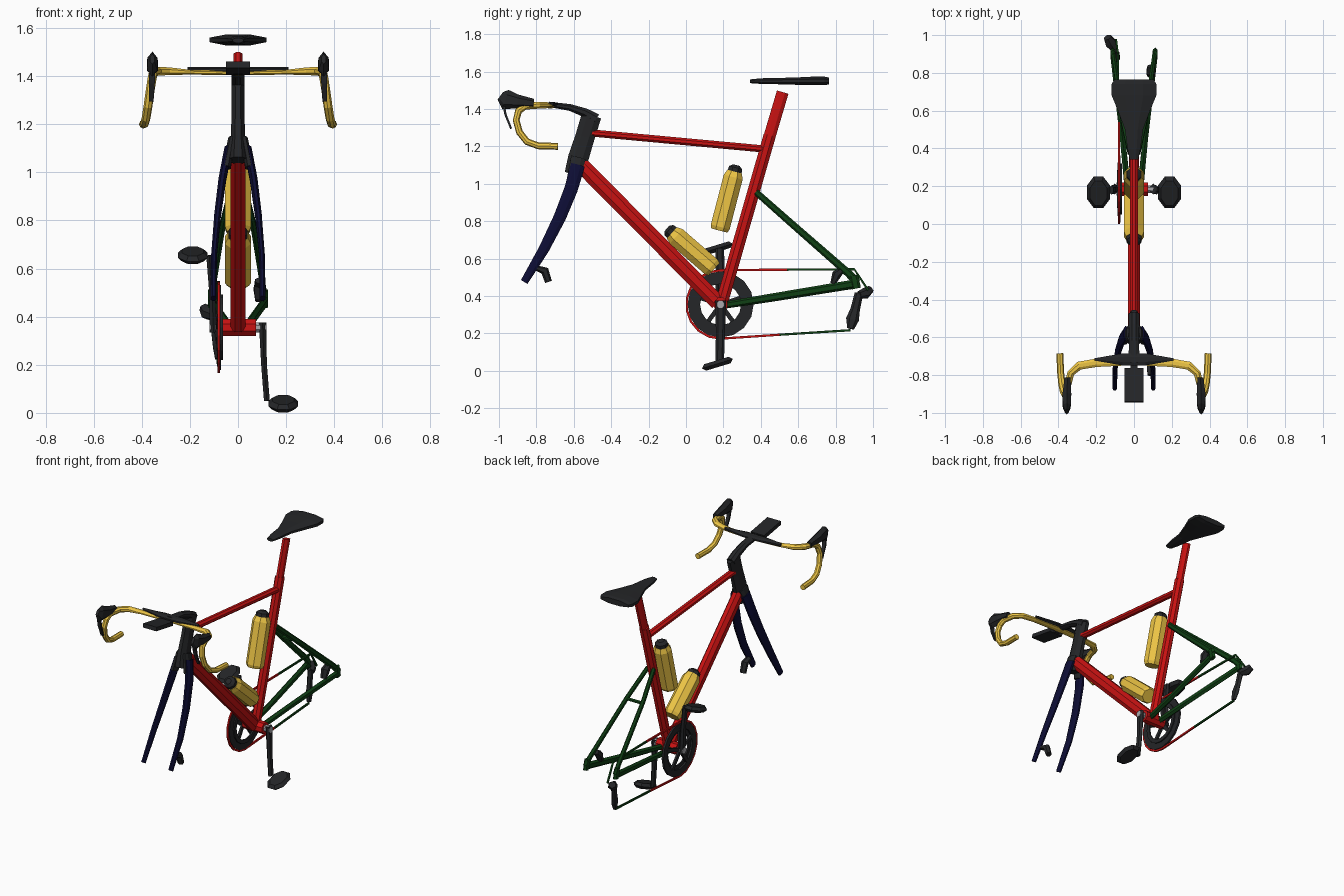
import bpy, bmesh, math
from mathutils import Vector


def material(name, rgb):
    m = bpy.data.materials.new(name)
    m.diffuse_color = (*rgb, 1)
    return m


RED = material("red", (0.58, 0.006, 0.006))
BLACK = material("black", (0.018, 0.019, 0.021))
YELLOW = material("yellow", (0.85, 0.56, 0.06))
GREEN = material("green", (0.005, 0.05, 0.007))
NAVY = material("navy", (0.004, 0.004, 0.035))
STEEL = material("steel", (0.4, 0.4, 0.42))


def loft(name, sections, mat, sides=8, mirror=False, closed=False):
    """Sweep a polygon through sections of (point, half width, half depth)."""
    pts = [Vector(s[0]) for s in sections]
    n = len(pts)
    bm = bmesh.new()
    rings, u = [], Vector((1, 0, 0))
    for i, (_, a, b) in enumerate(sections):
        if closed:
            t = pts[(i + 1) % n] - pts[i - 1]
        else:
            t = pts[min(i + 1, n - 1)] - pts[max(i - 1, 0)]
        t.normalize()
        if i == 0 and abs(t.x) > 0.8:
            u = Vector((0, 1, 0))
        u = (u - t * u.dot(t)).normalized()
        v = t.cross(u)
        k = 1 / math.cos(math.pi / sides)
        angles = [(j + 0.5) * math.tau / sides for j in range(sides)]
        rings.append([bm.verts.new(pts[i] + u * (a * k * math.cos(w)) + v * (b * k * math.sin(w)))
                      for w in angles])
    for i in range(n if closed else n - 1):
        r, s = rings[i], rings[(i + 1) % n]
        for j in range(sides):
            q = (j + 1) % sides
            bm.faces.new((r[j], r[q], s[q], s[j]))
    if not closed:
        bm.faces.new(rings[0])
        bm.faces.new(rings[-1])
    bmesh.ops.recalc_face_normals(bm, faces=bm.faces)
    me = bpy.data.meshes.new(name)
    bm.to_mesh(me)
    bm.free()
    me.materials.append(mat)
    ob = bpy.data.objects.new(name, me)
    bpy.context.collection.objects.link(ob)
    if mirror:
        ob.modifiers.new("mirror", 'MIRROR')
    return ob


def tube(name, p, q, a, b, mat, **kw):
    return loft(name, [(p, a, b), (q, a, b)], mat, **kw)


# Main frame tubes
tube("down_tube", (0, -0.56, 1.10), (0, 0.17, 0.365), 0.032, 0.042, RED)
tube("seat_tube", (0, 0.19, 0.36), (0, 0.448, 1.26), 0.027, 0.033, RED)
tube("seat_post", (0, 0.44, 1.23), (0, 0.517, 1.49), 0.019, 0.032, RED)
tube("top_tube", (0, -0.51, 1.272), (0, 0.43, 1.185), 0.022, 0.019, RED)
tube("bottom_bracket", (-0.075, 0.185, 0.355), (0.075, 0.185, 0.355), 0.036, 0.036, RED)

# Head tube and fork
loft("head_tube", [((0, -0.60, 1.05), 0.042, 0.05), ((0, -0.575, 1.14), 0.03, 0.055),
                   ((0, -0.54, 1.25), 0.026, 0.052), ((0, -0.505, 1.365), 0.028, 0.053)], BLACK)
loft("fork_crown", [((0.025, -0.575, 1.14), 0.015, 0.04), ((0.048, -0.606, 1.02), 0.018, 0.032)],
     BLACK, mirror=True)
loft("fork_leg", [((0.04, -0.578, 1.10), 0.016, 0.038), ((0.065, -0.615, 0.97), 0.016, 0.036),
                  ((0.085, -0.675, 0.82), 0.014, 0.033), ((0.1, -0.76, 0.65), 0.012, 0.028),
                  ((0.102, -0.865, 0.475), 0.012, 0.02)], NAVY, mirror=True)

# Rear stays
loft("chain_stay", [((0.035, 0.2, 0.35), 0.016, 0.016), ((0.06, 0.45, 0.39), 0.014, 0.019),
                    ((0.112, 0.89, 0.462), 0.013, 0.021)], GREEN, sides=6, mirror=True)
loft("seat_stay", [((0.022, 0.375, 0.955), 0.011, 0.015), ((0.06, 0.55, 0.80), 0.011, 0.016),
                   ((0.105, 0.87, 0.52), 0.011, 0.018), ((0.112, 0.915, 0.47), 0.012, 0.02)],
     GREEN, sides=6, mirror=True)
tube("dropout", (0.112, 0.895, 0.51), (0.112, 0.91, 0.44), 0.012, 0.022, GREEN, sides=6, mirror=True)
tube("stay_bridge", (-0.06, 0.55, 0.80), (0.06, 0.55, 0.80), 0.01, 0.01, GREEN, sides=6)

# Disc brake calipers
loft("front_brake", [((0.09, -0.80, 0.55), 0.018, 0.012), ((0.088, -0.755, 0.535), 0.02, 0.02),
                     ((0.088, -0.735, 0.475), 0.018, 0.016)], BLACK, sides=6)
loft("rear_brake", [((0.09, 0.835, 0.54), 0.018, 0.014), ((0.09, 0.805, 0.515), 0.025, 0.022),
                    ((0.09, 0.785, 0.465), 0.018, 0.012)], BLACK, sides=6)

# Saddle
loft("saddle", [((0, 0.342, 1.548), 0.022, 0.010), ((0, 0.40, 1.549), 0.035, 0.015),
                ((0, 0.50, 1.549), 0.048, 0.017), ((0, 0.60, 1.549), 0.085, 0.020),
                ((0, 0.68, 1.550), 0.118, 0.023), ((0, 0.74, 1.550), 0.118, 0.023),
                ((0, 0.765, 1.550), 0.105, 0.018)], BLACK)

# Stem and bar top cover
loft("stem", [((0, -0.48, 1.345), 0.028, 0.03), ((0, -0.54, 1.38), 0.028, 0.024),
              ((0, -0.62, 1.408), 0.026, 0.018), ((0, -0.735, 1.425), 0.03, 0.014)], BLACK)
loft("bar_cover", [((s * x, -0.717, 1.426), d, 0.011) for s, x, d in
                   ((-1, 0.21, 0.006), (-1, 0.06, 0.032), (1, 0.06, 0.032), (1, 0.21, 0.006))], BLACK)

# Handlebar with drops
loft("handlebar", [((0.0, -0.725, 1.412), 0.022, 0.009), ((0.2, -0.735, 1.416), 0.022, 0.010),
                   ((0.29, -0.75, 1.42), 0.022, 0.016), ((0.335, -0.79, 1.42), 0.019, 0.018),
                   ((0.352, -0.86, 1.415), 0.017, 0.018), ((0.357, -0.895, 1.39), 0.017, 0.018),
                   ((0.365, -0.908, 1.34), 0.017, 0.017), ((0.374, -0.89, 1.275), 0.017, 0.017),
                   ((0.382, -0.85, 1.225), 0.017, 0.017), ((0.388, -0.79, 1.203), 0.017, 0.017),
                   ((0.393, -0.685, 1.2), 0.017, 0.017)], YELLOW, mirror=True)

# Hoods and brake levers
loft("hood", [((0.352, -0.815, 1.43), 0.016, 0.021), ((0.355, -0.90, 1.44), 0.023, 0.032),
              ((0.356, -0.965, 1.45), 0.021, 0.047), ((0.356, -0.993, 1.47), 0.009, 0.022)],
     BLACK, sides=6, mirror=True)
loft("brake_lever", [((0.356, -0.978, 1.44), 0.012, 0.007), ((0.358, -0.965, 1.37), 0.012, 0.006),
                     ((0.36, -0.935, 1.295), 0.009, 0.005)], BLACK, sides=4, mirror=True)

# Handlebar computer on its mount
tube("computer", (0, -0.765, 1.417), (0, -0.943, 1.447), 0.05, 0.013, BLACK, sides=4).data.transform
tube("computer_mount", (0, -0.72, 1.415), (0, -0.80, 1.415), 0.018, 0.007, BLACK, sides=4)


# Bottles with black caps
def bottle(name, base, top):
    base, top = Vector(base), Vector(top)
    d = (top - base).normalized()
    loft(name, [(base, 0.046, 0.044), (base + d * 0.02, 0.054, 0.052),
                (top - d * 0.03, 0.054, 0.052), (top, 0.042, 0.04)], YELLOW)
    loft(name + "_cap", [(top - d * 0.005, 0.04, 0.039), (top + d * 0.022, 0.038, 0.036),
                         (top + d * 0.036, 0.018, 0.018)], BLACK)


bottle("upper_bottle", (0, 0.178, 0.75), (0, 0.26, 1.065))
bottle("lower_bottle", (0, 0.15, 0.543), (0, -0.075, 0.738))

# Cranks and pedals
tube("spindle", (-0.118, 0.185, 0.355), (0.118, 0.185, 0.355), 0.02, 0.02, STEEL)
for side, tip, name in ((1, 0.05, "right"), (-1, 0.655, "left")):
    loft(name + "_crank", [((side * 0.102, 0.185, 0.355 + (0.02 if side > 0 else -0.02)), 0.015, 0.025),
                           ((side * 0.108, 0.184, (0.355 + tip) / 2), 0.012, 0.021),
                           ((side * 0.12, 0.18, tip), 0.012, 0.02)], BLACK, sides=6)
    c = Vector((side * 0.188, 0.168, tip - 0.012 if side > 0 else tip))
    nrm = Vector((0, -0.29, 0.957))
    loft(name + "_pedal", [(c - nrm * 0.018, 0.045, 0.068), (c, 0.062, 0.086),
                           (c + nrm * 0.018, 0.045, 0.068)], BLACK)

# Chainrings with spider arms
CY, CZ = 0.185, 0.355


def around(r, x, deg):
    w = math.radians(deg)
    return (x, CY + r * math.cos(w), CZ + r * math.sin(w))


loft("outer_chainring", [(around(0.155, -0.078, i * 22.5), 0.007, 0.022) for i in range(16)],
     BLACK, sides=4, closed=True)
loft("inner_chainring", [(around(0.123, -0.068, i * 22.5), 0.005, 0.013) for i in range(16)],
     BLACK, sides=4, closed=True)
for i in range(5):
    tube("spider_arm_%d" % i, around(0.015, -0.085, i * 72 + 18), around(0.145, -0.08, i * 72 + 18),
         0.007, 0.012, BLACK, sides=4)

# Chain, red at the chainring and green at the rear
front = [(-0.08, 0.54, 0.541)] + [around(0.183, -0.08, a) for a in range(90, 271, 20)] + [(-0.08, 0.5, 0.193)]
loft("chain_front", [(p, 0.005, 0.006) for p in front], RED, sides=4)
rear = [front[0], (-0.085, 0.9, 0.543), (-0.095, 0.975, 0.43)]
loft("chain_rear_top", [(p, 0.005, 0.006) for p in rear], GREEN, sides=4)
tube("chain_rear_bottom", front[-1], (-0.085, 0.88, 0.217), 0.005, 0.006, GREEN, sides=4)

# Rear derailleur body and cage
loft("derailleur_body", [((-0.10, 0.925, 0.405), 0.018, 0.018), ((-0.125, 0.96, 0.415), 0.028, 0.026),
                         ((-0.14, 0.988, 0.437), 0.02, 0.018)], BLACK, sides=6)
loft("derailleur_cage", [((-0.105, 0.925, 0.415), 0.014, 0.02), ((-0.098, 0.905, 0.33), 0.012, 0.022),
                         ((-0.09, 0.89, 0.275), 0.014, 0.03), ((-0.085, 0.88, 0.225), 0.01, 0.016)],
     BLACK, sides=6)
